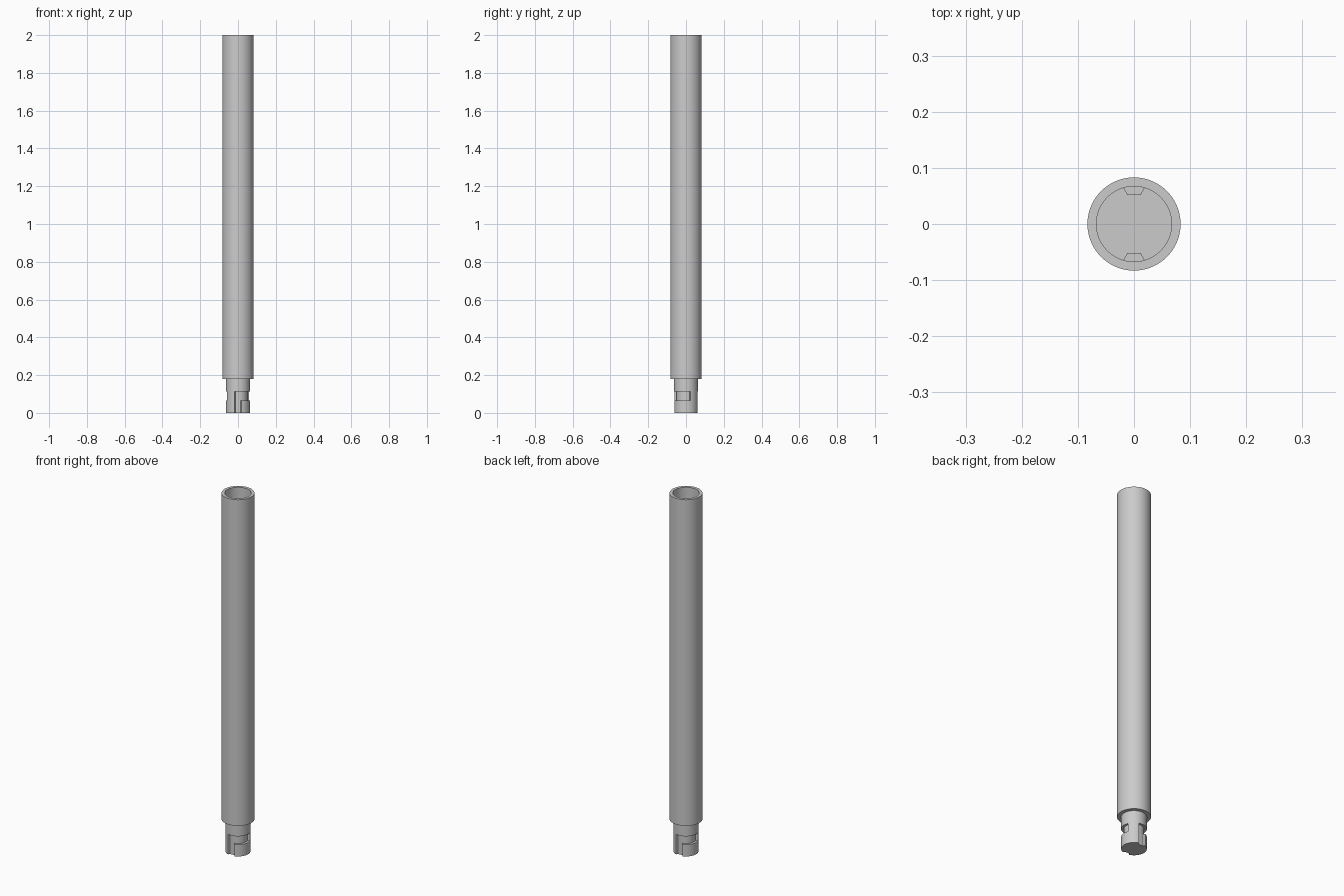
import bpy, bmesh, math
from math import pi, cos, sin, radians

if "Cube" in bpy.data.objects:
    bpy.data.objects.remove(bpy.data.objects["Cube"], do_unlink=True)

grey = bpy.data.materials.new("plain grey")
GREY = (0.6, 0.6, 0.6, 1)
grey.diffuse_color = GREY
grey.use_nodes = True
grey.node_tree.nodes["Principled BSDF"].inputs["Base Color"].default_value = GREY

SEGMENTS = 96
BORE, OUTER, PLUG, SLOT_FLOOR = 0.067, 0.083, 0.063, 0.05
SHOULDER, TOP = 0.18, 2.0
SLOT_LOW, SLOT_HIGH = 0.066, 0.112


def add_object(name, bm):
    bmesh.ops.recalc_face_normals(bm, faces=bm.faces)
    mesh = bpy.data.meshes.new(name)
    bm.to_mesh(mesh)
    bm.free()
    obj = bpy.data.objects.new(name, mesh)
    bpy.context.collection.objects.link(obj)
    mesh.materials.append(grey)
    return obj


def activate(obj):
    bpy.ops.object.select_all(action='DESELECT')
    obj.select_set(True)
    bpy.context.view_layer.objects.active = obj


def lathe(name, profile):
    """Closed solid of revolution; the profile starts and ends on the axis."""
    bm = bmesh.new()
    verts = [bm.verts.new((r, 0, z)) for r, z in profile]
    edges = [bm.edges.new(pair) for pair in zip(verts, verts[1:])]
    bmesh.ops.spin(bm, geom=verts + edges, axis=(0, 0, 1), cent=(0, 0, 0),
                   angle=2 * pi, steps=SEGMENTS)
    bmesh.ops.remove_doubles(bm, verts=bm.verts, dist=1e-5)
    return add_object(name, bm)


def prism(name, outline, low, high, turn=0):
    """Extrude a flat outline upward, turned about the z axis."""
    bm = bmesh.new()
    c, s = cos(turn), sin(turn)
    face = bm.faces.new([bm.verts.new((x * c - y * s, x * s + y * c, low))
                         for x, y in outline])
    grown = bmesh.ops.extrude_face_region(bm, geom=[face])["geom"]
    bmesh.ops.translate(bm, vec=(0, 0, high - low),
                        verts=[v for v in grown if isinstance(v, bmesh.types.BMVert)])
    return add_object(name, bm)


def arc(radius, start, end, steps=28):
    return [(radius * cos(radians(start + (end - start) * i / steps)),
             radius * sin(radians(start + (end - start) * i / steps)))
            for i in range(steps + 1)]


def cut(target, cutter):
    activate(target)
    mod = target.modifiers.new("slot", 'BOOLEAN')
    mod.operation, mod.solver, mod.object = 'DIFFERENCE', 'EXACT', cutter
    bpy.ops.object.modifier_apply(modifier=mod.name)
    bpy.data.objects.remove(cutter, do_unlink=True)


# Long tube with a blind socket at the top
tube = lathe("tube", [(0, SHOULDER), (OUTER, SHOULDER), (OUTER, TOP),
                      (BORE, TOP), (BORE, TOP - 0.19), (0, TOP - 0.19)])

# Narrow plug below the shoulder
plug = lathe("bayonet_plug", [(0, 0), (PLUG, 0), (PLUG, SHOULDER + 0.01),
                              (0, SHOULDER + 0.01)])

# Two L-shaped slots in the plug and two matching lugs in the socket
entry = [(-0.014, -SLOT_FLOOR), (0.014, -SLOT_FLOOR), (0.031, -0.08), (-0.031, -0.08)]
sweep = arc(SLOT_FLOOR, -90, 21) + arc(0.08, 21, -90)
lug = [(-0.012, -0.052), (0.012, -0.052), (0.021, -0.068), (-0.021, -0.068)]
for side, turn in (("front", 0), ("back", pi)):
    cut(plug, prism(side + "_entry_cutter", entry, -0.02, SLOT_HIGH, turn))
    cut(plug, prism(side + "_sweep_cutter", sweep, SLOT_LOW, SLOT_HIGH, turn))
    prism(side + "_lug", lug, TOP - SHOULDER + SLOT_LOW, TOP - SHOULDER + SLOT_HIGH, turn)

# Smooth round walls, crisp edges
for part in (tube, plug):
    activate(part)
    bpy.ops.object.shade_smooth_by_angle(angle=radians(30))
